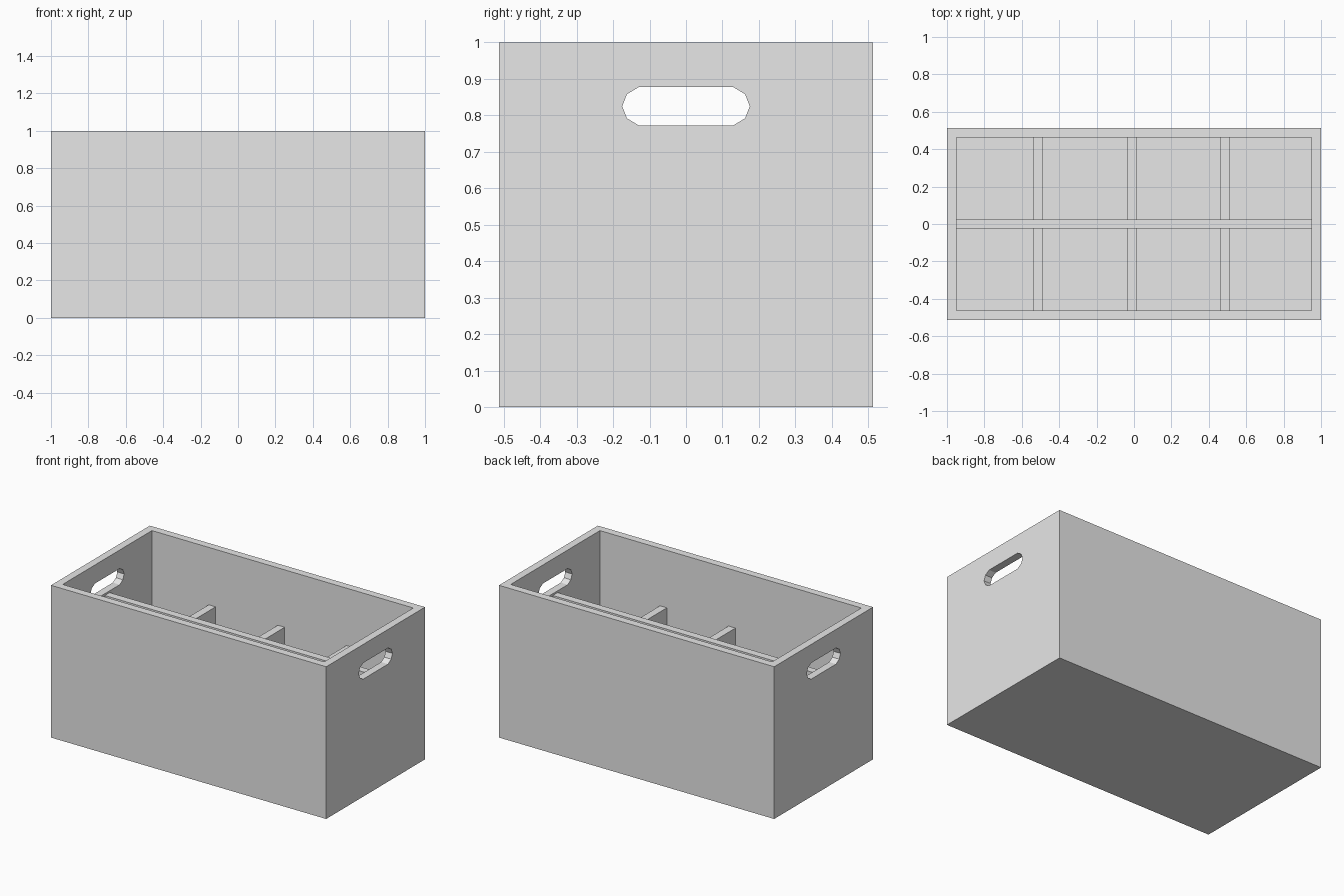
import bpy
import bmesh
from mathutils import Vector

cube = bpy.data.objects.get("Cube")
if cube:
    bpy.data.objects.remove(cube, do_unlink=True)

LENGTH, DEPTH, HEIGHT, WALL = 2.0, 1.026, 1.0, 0.05
INNER_X = LENGTH / 2 - WALL
INNER_Y = DEPTH / 2 - WALL

grey = bpy.data.materials.new("plain grey")
grey.use_nodes = True
grey.diffuse_color = (0.8, 0.8, 0.8, 1)
grey.node_tree.nodes["Principled BSDF"].inputs["Base Color"].default_value = (0.8, 0.8, 0.8, 1)


def make_object(name, bm):
    bmesh.ops.recalc_face_normals(bm, faces=bm.faces)
    mesh = bpy.data.meshes.new(name)
    bm.to_mesh(mesh)
    bm.free()
    mesh.materials.append(grey)
    obj = bpy.data.objects.new(name, mesh)
    bpy.context.collection.objects.link(obj)
    return obj


def box_mesh(low, high):
    low, high = Vector(low), Vector(high)
    bm = bmesh.new()
    bmesh.ops.create_cube(bm, size=1)
    bmesh.ops.scale(bm, vec=high - low, verts=bm.verts)
    bmesh.ops.translate(bm, vec=(low + high) / 2, verts=bm.verts)
    return bm


# Open box: inset the top face into a rim and push it down to the floor
bm = box_mesh((-LENGTH / 2, -DEPTH / 2, 0), (LENGTH / 2, DEPTH / 2, HEIGHT))
top = max(bm.faces, key=lambda f: f.calc_center_median().z)
bmesh.ops.inset_region(bm, faces=[top], thickness=WALL, use_even_offset=True)
floor = bmesh.ops.extrude_discrete_faces(bm, faces=[top])["faces"][0]
for v in floor.verts:
    v.co.z = WALL
crate = make_object("crate_shell", bm)

# Hand holes: one faceted slot running through both end walls
quarter = [(0.129, 0.053), (0.162, 0.033), (0.175, 0)]
right = quarter + [(y, -z) for y, z in reversed(quarter[:2])]
outline = right + [(-y, z) for y, z in reversed(right)]
bm = bmesh.new()
slot = bm.faces.new([bm.verts.new((-1.2, y, 0.825 + z)) for y, z in outline])
grown = bmesh.ops.extrude_face_region(bm, geom=[slot])["geom"]
bmesh.ops.translate(bm, vec=(2.4, 0, 0),
                    verts=[g for g in grown if isinstance(g, bmesh.types.BMVert)])
cutter = make_object("hand_hole_cutter", bm)
cutter.hide_render = True

cut = crate.modifiers.new("hand_holes", "BOOLEAN")
cut.operation = "DIFFERENCE"
cut.solver = "EXACT"
cut.object = cutter
graph = bpy.context.evaluated_depsgraph_get()
crate_mesh = bpy.data.meshes.new_from_object(crate.evaluated_get(graph))
crate.modifiers.clear()
crate.data = crate_mesh
bpy.data.objects.remove(cutter, do_unlink=True)

# Long divider down the middle
make_object("long_divider", box_mesh((-INNER_X, -WALL / 2, WALL), (INNER_X, WALL / 2, 0.76)))

# Lower cross dividers on each side of the long one
for i, x in enumerate((-0.512, -0.01, 0.488)):
    for label, y0, y1 in (("front", -INNER_Y, -WALL / 2), ("back", WALL / 2, INNER_Y)):
        make_object(f"cross_divider_{label}_{i + 1}",
                    box_mesh((x - WALL / 2, y0, WALL), (x + WALL / 2, y1, 0.623)))
